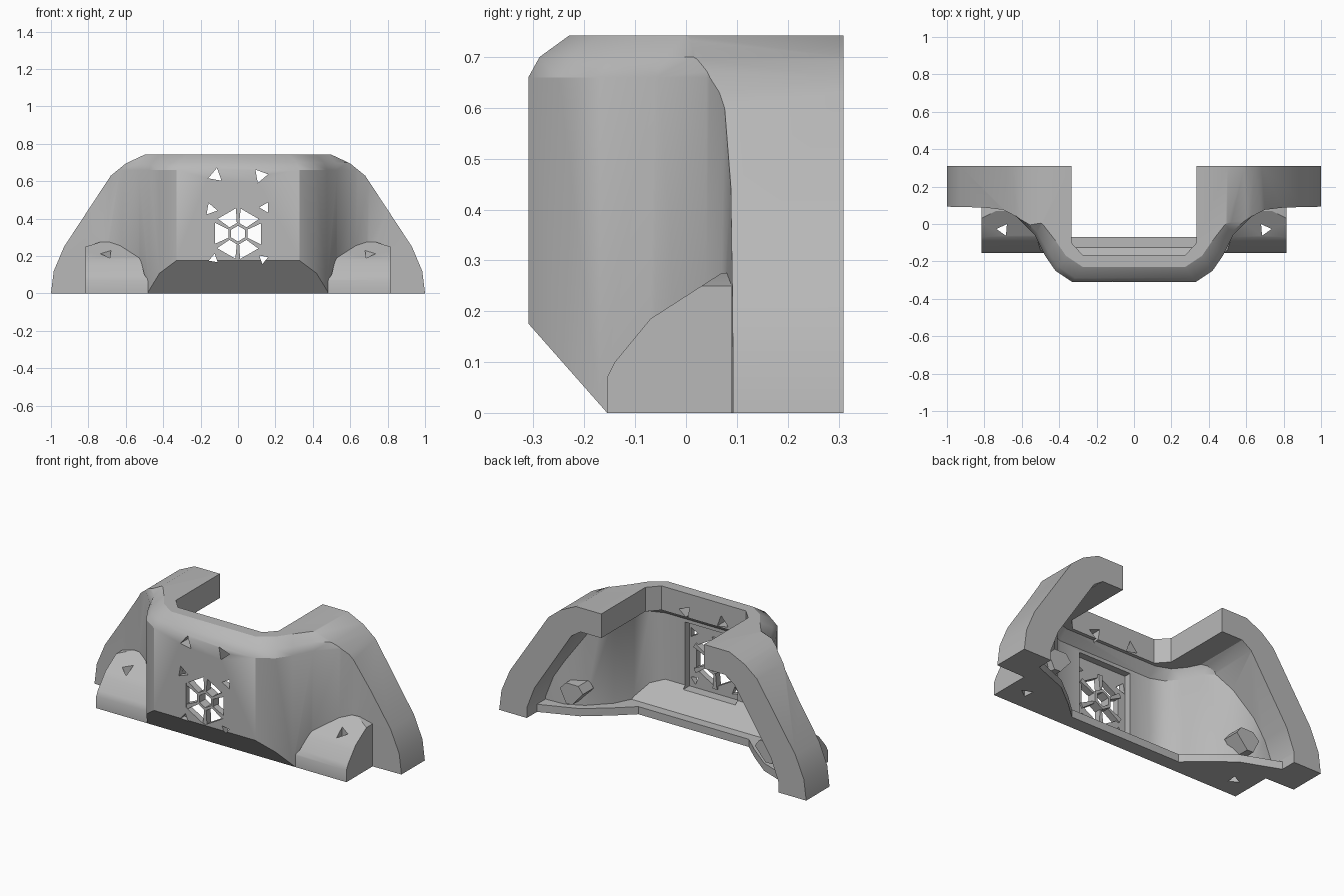
import bpy, bmesh, math
from mathutils import Vector

old = bpy.data.objects.get("Cube")
if old:
    bpy.data.objects.remove(old, do_unlink=True)

grey = bpy.data.materials.new("matte grey")
grey.use_nodes = True
COLOUR = (0.48, 0.48, 0.48, 1)
grey.diffuse_color = COLOUR
grey.node_tree.nodes["Principled BSDF"].inputs["Base Color"].default_value = COLOUR


def loft(name, rings):
    """Solid through rings of points with equal counts, capped at both ends."""
    bm = bmesh.new()
    rows = [[bm.verts.new(p) for p in ring] for ring in rings]
    for low, high in zip(rows, rows[1:]):
        for i in range(len(low)):
            j = (i + 1) % len(low)
            bm.faces.new((low[i], low[j], high[j], high[i]))
    bm.faces.new(rows[0][::-1])
    bm.faces.new(rows[-1])
    bmesh.ops.recalc_face_normals(bm, faces=bm.faces)
    mesh = bpy.data.meshes.new(name)
    bm.to_mesh(mesh)
    bm.free()
    mesh.materials.append(grey)
    ob = bpy.data.objects.new(name, mesh)
    bpy.context.collection.objects.link(ob)
    return ob


def prism(name, pts, axis, a, b):
    """Extrude a 2D outline along x, y or z."""
    place = {"x": lambda p, t: (t, p[0], p[1]),
             "y": lambda p, t: (p[0], t, p[1]),
             "z": lambda p, t: (p[0], p[1], t)}[axis]
    return loft(name, [[place(p, t) for p in pts] for t in (a, b)])


def ngon(cx, cy, r, n, turn=90):
    return [(cx + r * math.cos(math.radians(turn) + math.tau * i / n),
             cy + r * math.sin(math.radians(turn) + math.tau * i / n)) for i in range(n)]


def mirrored(half):
    return half + [(-x, y) for x, y in reversed(half)]


def combine(ob, other, how):
    """Apply a boolean and remove the helper."""
    mod = ob.modifiers.new("cut", "BOOLEAN")
    mod.operation, mod.solver, mod.object = how, "EXACT", other
    bpy.context.view_layer.objects.active = ob
    bpy.ops.object.modifier_apply(modifier=mod.name)
    bpy.data.objects.remove(other, do_unlink=True)
    return ob


def arch(name, half):
    return prism(name, mirrored(half), "y", -0.6, 0.6)


# Outer body: bulged plan with a rounded top edge, trimmed by the arch outline
BACK = 0.31
plan = mirrored([(1.1, BACK), (1.1, .095), (.8, .088), (.7, .076), (.63, .04), (.53, -.06),
                 (.475, -.17), (.42, -.25), (.33, -.31)])


def ring(z, inset):
    out = []
    for x, y in plan:
        k = min(1, max(0, .088 - y) / .2)
        out.append((x - math.copysign(inset * k * .7, x), y + inset * k, z))
    return out


shell = loft("shroud_shell", [ring(0, 0), ring(.66, 0), ring(.7, .022), ring(.742, .08), ring(.8, .16)])
combine(shell, arch("trim", [(1, 0), (.985, .12), (.93, .25), (.68, .63), (.6, .695), (.5, .742)]),
        "INTERSECT")

# Sloped underside of the bulge
combine(shell, prism("under_cut", [(-.155, 0), (-.455, .34), (-.5, -.1), (-.155, -.1)],
                     "x", -1.2, 1.2), "DIFFERENCE")

# Mounting feet at both sides
foot_side = [(-.155, 0), (-.155, .07), (-.14, .1), (-.07, .185), (0, .23), (.07, .275),
             (.11, .275), (.11, 0)]
for s in (-1, 1):
    foot = prism("foot", foot_side, "x", s * .44, s * .815)
    limit = [(.43, 0), (.5, .1), (.53, .22), (.6, .262), (.72, .28), (.815, .25), (.815, 0)]
    combine(foot, prism("foot_trim", [(s * x, z) for x, z in limit], "y", -.3, .3), "INTERSECT")
    combine(shell, foot, "UNION")

# Hollow interior above a thin floor, following the outer wall
inner = [(.82, -.2), (.82, .06), (.77, .19), (.53, .56), (.47, .6)]
hollow = mirrored([(.9, .5), (.9, .14), (.7, .13), (.6, .08), (.49, -.03),
                   (.435, -.14), (.38, -.205), (.3, -.235)])
cavity = loft("cavity", [[(x, y + shift, z) for x, y in hollow]
                         for z, shift in ((.045, 0), (.55, 0), (.61, .06))])
combine(cavity, arch("cavity_trim", inner), "INTERSECT")
combine(cavity, prism("floor_ramp", [(-.125, .045), (-.25, .175), (-.4, .1), (-.3, 0), (-.125, 0)],
                      "x", -1, 1), "DIFFERENCE")
combine(shell, cavity, "DIFFERENCE")

# Open back edge of the floor, deeper under the sides
opening = prism("floor_opening", mirrored([(.9, .5), (.9, .25), (.78, .2), (.6, .13), (.46, .02),
                                           (.36, -.07)]), "z", -.1, .06)
combine(opening, arch("opening_trim", inner), "INTERSECT")
combine(shell, opening, "DIFFERENCE")

# Notch through the top
combine(shell, prism("top_notch", mirrored([(.335, .5), (.335, -.1), (.275, -.165)]), "z", .4, 1),
        "DIFFERENCE")

# Square fan pocket and vent in the front wall
FAN_Z = .32
combine(shell, prism("fan_pocket", [(-.17, .14), (.17, .14), (.17, .53), (-.17, .53)],
                     "y", -.275, -.17), "DIFFERENCE")
combine(shell, prism("vent", ngon(0, FAN_Z, .142, 6), "y", -.5, -.1), "DIFFERENCE")

# Three-sided screw holes
for x, z, r, turn in [(-.12, .63, .042, 200), (.12, .63, .042, 130), (-.145, .45, .036, 110),
                      (.145, .46, .032, 60), (-.13, .185, .028, 200), (.135, .185, .028, 140)]:
    combine(shell, prism("screw_hole", ngon(x, z, r, 3, turn), "y", -.5, -.1), "DIFFERENCE")
for s in (-1, 1):
    combine(shell, prism("foot_hole", ngon(s * .7, -.03, .036, 3, 90 + s * 35), "z", -.1, .5),
            "DIFFERENCE")

# Fan hub ring and spokes
hub = prism("fan_hub", ngon(0, FAN_Z, .06, 6), "y", -.305, -.25)
combine(hub, prism("hub_bore", ngon(0, FAN_Z, .042, 6), "y", -.5, 0), "DIFFERENCE")
parts = [shell, hub]
for i in range(6):
    a = math.radians(90 + 60 * i)
    out, side = Vector((math.cos(a), math.sin(a))), Vector((-math.sin(a), math.cos(a)))
    mid = Vector((0, FAN_Z))
    pts = [mid + out * r + side * w for r, w in ((.05, -.006), (.15, -.016), (.15, .012), (.05, .006))]
    parts.append(prism("fan_spoke", pts, "y", -.305, -.265))

# Small screw bosses on the inner walls of the side pockets
for s in (-1, 1):
    parts.append(prism("inner_boss", [(s * x, z) for x, z in
                                      ((.63, .07), (.67, .07), (.71, .15), (.67, .19), (.59, .19), (.56, .15))],
                       "y", .06, .16))

bpy.ops.object.select_all(action="DESELECT")
for ob in parts:
    ob.select_set(True)
bpy.context.view_layer.objects.active = shell
bpy.ops.object.shade_smooth_by_angle(angle=math.radians(30))
